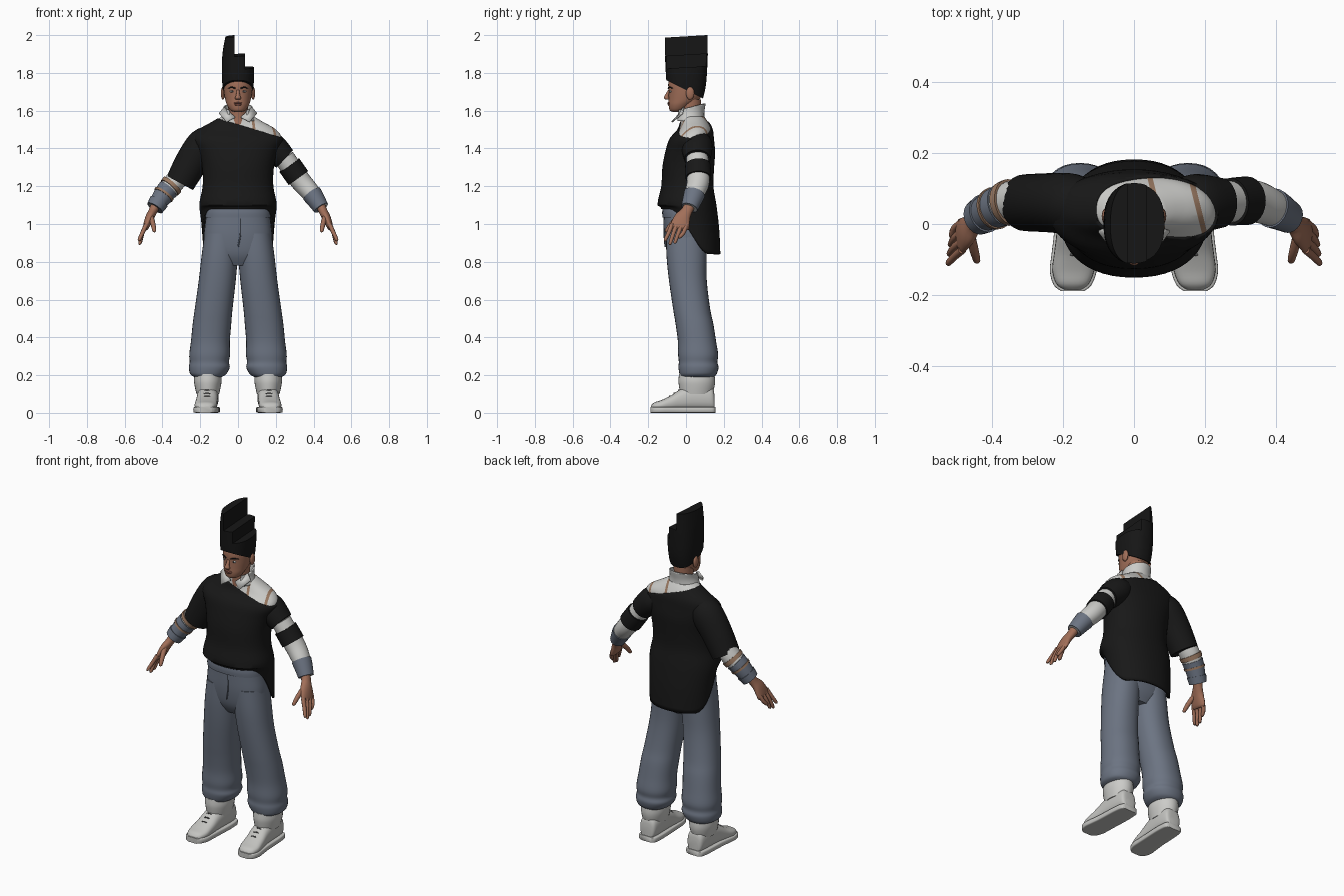
import bpy, bmesh, math
from mathutils import Vector

if "Cube" in bpy.data.objects:
    bpy.data.objects.remove(bpy.data.objects["Cube"])

X, Y, Z = Vector((1, 0, 0)), Vector((0, 1, 0)), Vector((0, 0, 1))
made = []


def material(name, r, g, b):
    m = bpy.data.materials.new(name)
    m.use_nodes = True
    m.diffuse_color = (r, g, b, 1)
    bsdf = m.node_tree.nodes["Principled BSDF"]
    bsdf.inputs["Base Color"].default_value = (r, g, b, 1)
    bsdf.inputs["Roughness"].default_value = 0.8
    return m


BLACK = material("black knit", .009, .009, .009)
HAIR = material("hair black", .008, .008, .008)
WHITE = material("off white cotton", .6, .6, .58)
SHOE = material("shoe grey white", .55, .55, .53)
DENIM = material("blue grey denim", .15, .175, .225)
SKIN = material("skin", .36, .16, .1)
LIP = material("lip", .26, .095, .07)
TAN = material("tan trim", .32, .19, .12)
DARK = material("dark grey", .09, .09, .09)


def finish(name, bm, mat):
    bmesh.ops.recalc_face_normals(bm, faces=bm.faces)
    mesh = bpy.data.meshes.new(name)
    bm.to_mesh(mesh)
    bm.free()
    mesh.materials.append(mat)
    ob = bpy.data.objects.new(name, mesh)
    bpy.context.collection.objects.link(ob)
    made.append(ob)
    return ob


def spline(rings, k):
    """Smooth interpolation through tuples (x, y, z, radius a, radius b)."""
    out = []
    for i in range(len(rings) - 1):
        a, b, c, d = (rings[max(i - 1, 0)], rings[i], rings[i + 1],
                      rings[min(i + 2, len(rings) - 1)])
        for j in range(k):
            t = j / k
            out.append(tuple(q + t * ((r - p) / 2 + t * (p - 2.5 * q + 2 * r - s / 2
                             + t * (1.5 * (q - r) + (s - p) / 2)))
                             for p, q, r, s in zip(a, b, c, d)))
    return out + [tuple(rings[-1])]


def loft(name, rings, mat, axis=None, n=24, p=2, k=4, caps=True):
    """Skin superellipse sections; they follow the path unless axis is set."""
    pts = spline(rings, k)
    bm = bmesh.new()
    loops = []
    for i, r in enumerate(pts):
        c = Vector(r[:3])
        t = axis or (Vector(pts[min(i + 1, len(pts) - 1)][:3])
                     - Vector(pts[max(i - 1, 0)][:3])).normalized()
        ref = Y if abs(t.y) < .9 else Z
        v = (ref - t * ref.dot(t)).normalized()
        u = v.cross(t)
        loop = []
        for j in range(n):
            a = math.tau * j / n
            co, si = math.cos(a), math.sin(a)
            loop.append(bm.verts.new(
                c + u * r[3] * math.copysign(abs(co) ** (2 / p), co)
                + v * r[4] * math.copysign(abs(si) ** (2 / p), si)))
        loops.append(loop)
    for a, b in zip(loops, loops[1:]):
        for j in range(n):
            bm.faces.new((a[j], a[(j + 1) % n], b[(j + 1) % n], b[j]))
    if caps:
        bm.faces.new(loops[0])
        bm.faces.new(loops[-1])
    return finish(name, bm, mat)


def cut(ob, co, no, clear=True, fill=False):
    bm = bmesh.new()
    bm.from_mesh(ob.data)
    bmesh.ops.bisect_plane(bm, geom=bm.verts[:] + bm.edges[:] + bm.faces[:],
                           plane_co=co, plane_no=no, clear_outer=clear)
    if fill:
        bmesh.ops.holes_fill(bm, edges=bm.edges, sides=0)
    bm.to_mesh(ob.data)
    bm.free()


def ball(name, loc, size, mat):
    bm = bmesh.new()
    bmesh.ops.create_uvsphere(bm, u_segments=16, v_segments=10, radius=1)
    for v in bm.verts:
        v.co = Vector(loc) + Vector(a * b for a, b in zip(v.co, size))
    return finish(name, bm, mat)


def thicken(ob, t, offset=-1):
    mod = ob.modifiers.new("thickness", "SOLIDIFY")
    mod.thickness, mod.offset = t, offset


def flip(rings, s):
    return [(r[0] * s,) + tuple(r[1:]) for r in rings]


def grow(rings, d):
    return [tuple(r[:3]) + (r[3] + d, r[4] + d) for r in rings]


# Torso: sweater with a long rounded tail and a slanted neckline over a shirt
chest = [(0, .012, 1.3, .19, .137), (0, .022, 1.38, .21, .132), (0, .03, 1.45, .238, .118),
         (0, .048, 1.5, .208, .094), (0, .045, 1.54, .14, .078), (0, .035, 1.57, .09, .068)]
skirt = [(0, .025, .84, .188, .157), (0, .02, .97, .196, .156),
         (0, .005, 1.1, .205, .156), (0, .007, 1.2, .187, .138)]
sweater = loft("sweater", skirt + chest, BLACK, Z, 48, 2.2, caps=False)
for v in sweater.data.vertices:
    if v.co.z < 1.1:
        t = min(max((v.co.y + .09) / .22, 0), 1)
        hem = 1.08 - .24 * t * t * (3 - 2 * t)
        v.co.z = hem + (v.co.z - .84) / .26 * (1.1 - hem)
cut(sweater, (0, 0, 1.527), (.3, 0, 1))
thicken(sweater, .012)
shirt = loft("shirt_shoulder", grow(chest, -.007), WHITE, Z, 48, 2.2)
for x in (.07, .085, .185, .2):
    cut(shirt, (x, 0, 1.5), (1, .25, 0), clear=False)
shirt.data.materials.append(TAN)
for f in shirt.data.polygons:
    d = f.center.x + .25 * f.center.y
    f.material_index = int(.07 < d < .085 or .185 < d < .2)

# Collar with two pointed flaps
collar = loft("collar", [(0, .02, 1.545, .088, .074), (0, .02, 1.59, .074, .073),
                         (0, .02, 1.625, .075, .078), (0, .02, 1.65, .08, .082)],
              WHITE, Z, 32, caps=False)
cut(collar, (0, 0, 1.613), (0, -.25, 1))
cut(collar, (0, -.04, 1.57), (0, -1, .1))
thicken(collar, .008, 0)
for s in (1, -1):
    bm = bmesh.new()
    bm.faces.new([bm.verts.new((x * s, y, z)) for x, y, z in (
        (.015, -.05, 1.565), (.074, -.012, 1.618), (.1, -.02, 1.585), (.06, -.075, 1.54))])
    thicken(finish("collar_flap", bm, WHITE), .008, 0)

# Sleeves: long on the right, cropped on the left
loft("right_sleeve", [(-.13, .055, 1.45, .07, .07), (-.18, .058, 1.42, .09, .085),
                      (-.247, .06, 1.325, .087, .083), (-.307, .06, 1.217, .078, .08)], BLACK)
loft("left_sleeve", [(.12, .055, 1.44, .06, .07), (.175, .058, 1.41, .078, .083),
                     (.247, .06, 1.345, .064, .07)], BLACK)

# Forearms, hands and wraps
forearm = [(.245, .06, 1.35, .055, .058), (.33, .065, 1.23, .055, .06),
           (.39, .045, 1.16, .049, .052), (.44, .018, 1.085, .037, .04)]
arm_path = spline(forearm, 8)


def band(name, s, i, j, d, mat):
    loft(name, flip(grow(arm_path[i:j], d), s), mat, k=1)


band("left_arm_band", 1, 3, 8, .008, BLACK)
band("left_cuff", 1, 16, 25, .005, DENIM)
band("right_cuff", -1, 13, 25, .005, DENIM)
band("right_upper_wrap", -1, 10, 13, .007, TAN)
band("right_lower_wrap", -1, 16, 18, .009, TAN)
band("right_wrist_roll", -1, 20, 25, .01, DENIM)

for s, side in ((1, "left_"), (-1, "right_")):
    loft(side + "forearm", flip(forearm, s), WHITE, k=6)
    loft(side + "palm", flip([(.435, .02, 1.1, .026, .03), (.452, .002, 1.065, .023, .03),
                              (.47, -.02, 1.03, .022, .043), (.487, -.034, .985, .016, .05),
                              (.491, -.037, .97, .008, .04)], s), SKIN)
    for j, drop in enumerate((.91, .892, .898, .925)):
        y, out = -.073 + .026 * j, .522 - .003 * j
        loft(side + "finger", flip([(.484, y, 1.0, .012, .012), (.505, y - .018, .955, .011, .011),
                                    (out, y - .036, drop + .008, .009, .009),
                                    (out, y - .038, drop, .004, .004)], s), SKIN, n=10)
    loft(side + "thumb", flip([(.462, -.03, 1.045, .014, .016), (.45, -.075, 1.0, .013, .014),
                               (.443, -.102, .965, .01, .01), (.442, -.106, .957, .004, .004)], s),
         SKIN, n=10)

# Trousers: hips, waistband, fly and baggy legs
loft("trouser_hips", [(0, .005, .78, .09, .07), (0, .003, .84, .165, .1),
                      (0, 0, .93, .18, .113), (0, -.002, 1.02, .172, .115),
                      (0, -.004, 1.085, .165, .114)], DENIM, Z, 40, 2.4)
loft("waistband", [(0, -.004, 1.035, .174, .12), (0, -.004, 1.06, .173, .122),
                   (0, -.004, 1.085, .169, .12)], DENIM, Z, 40, 2.4)
loft("fly_seam", [(.012, -.112, 1.04, .004, .006), (.013, -.113, .95, .004, .006),
                  (0, -.108, .88, .004, .006)], DENIM, n=8)
for s, side in ((1, "left_"), (-1, "right_")):
    loft(side + "trouser_leg", flip([
        (.158, .06, .19, .072, .085), (.158, .064, .205, .095, .098), (.152, .066, .24, .108, .106),
        (.152, .064, .27, .104, .102), (.15, .064, .31, .108, .106), (.146, .058, .38, .103, .101),
        (.138, .045, .47, .102, .1), (.129, .03, .55, .1, .098), (.11, .01, .7, .098, .1),
        (.097, .003, .83, .096, .106), (.085, .002, .95, .092, .108)], s), DENIM, Z, 32, 2.2)
    loft(side + "sock", flip([(.16, .055, .1, .06, .085), (.16, .057, .14, .069, .094),
                              (.16, .057, .17, .073, .097), (.16, .057, .205, .071, .094)], s),
         WHITE, Z, 28)
    # Shoe: sections run from heel to toe as x, y, height, half width
    shape = [(.157, .152, .08, .03), (.157, .14, .135, .048), (.158, .09, .15, .055),
             (.16, .03, .15, .056), (.163, -.03, .125, .056), (.167, -.08, .092, .058),
             (.171, -.13, .068, .059), (.173, -.168, .055, .046), (.173, -.184, .04, .026)]
    loft(side + "shoe", flip([(x, y, h / 2 + .006, w, h / 2 - .006) for x, y, h, w in shape], s),
         SHOE, -Y, 24, 2.5)
    loft(side + "sole", flip([(x, y * 1.025, .016, w + .007, .016) for x, y, h, w in shape], s),
         SHOE, -Y, 24, 7)
    for i in range(4):
        y, h = -.015 - .024 * i, .136 - .0155 * i
        loft(side + "lace", flip([(.128, y + .008, h - .014, .003, .004), (.164, y, h + .001, .003, .004),
                                  (.2, y + .008, h - .014, .003, .004)], s), DARK, n=8)

# Head and neck
loft("neck", [(0, .03, 1.5, .06, .06), (0, .025, 1.58, .052, .055),
              (0, .02, 1.66, .055, .06)], SKIN, Z)
loft("head", [(0, -.048, 1.594, .02, .024), (0, -.044, 1.602, .04, .042),
              (0, -.03, 1.63, .058, .062), (0, -.01, 1.66, .068, .082),
              (0, 0, 1.7, .075, .092), (0, .002, 1.74, .077, .096),
              (0, .004, 1.78, .072, .092)], SKIN, Z, 32)
loft("nose", [(0, -.088, 1.71, .008, .006), (0, -.1, 1.685, .01, .01),
              (0, -.103, 1.668, .016, .014), (0, -.097, 1.658, .012, .01)], SKIN, Z, 14)
ball("upper_lip", (0, -.091, 1.64, ), (.023, .008, .005), LIP)
ball("lower_lip", (0, -.089, 1.632), (.019, .008, .006), LIP)
for s, side in ((1, "left_"), (-1, "right_")):
    ball(side + "ear", (.08 * s, .022, 1.692), (.011, .022, .034), SKIN)
    ball(side + "eye", (.031 * s, -.081, 1.702), (.013, .007, .0055), WHITE)
    ball(side + "iris", (.031 * s, -.0855, 1.702), (.0055, .004, .005), DARK)
    loft(side + "brow", flip([(.014, -.094, 1.718, .003, .003), (.033, -.087, 1.724, .004, .004),
                              (.053, -.069, 1.718, .002, .003)], s), HAIR, n=8)

# Hair: a tall flat top in three steps rising to the right
for name, edge, top in (("tall", -.018, 2), ("middle", .036, 1.9), ("low", .12, 1.83)):
    hair = loft(name + "_hair_step", [
        (0, .002, 1.64, .07, .08), (0, .002, 1.68, .077, .092), (0, .002, 1.74, .083, .104),
        (0, .002, 1.82, .086, .11), (0, .002, 1.92, .08, .114), (0, .002, 2.03, .058, .116)],
        HAIR, Z, 40, 2.4)
    cut(hair, (0, 0, 1.709), (0, -.5, -1), fill=True)
    cut(hair, (edge, 0, 0), X, fill=True)
    cut(hair, (-.018, .11, top), (-.06, -.06, 1), fill=True)

# Smooth shading with crisp edges
bpy.ops.object.select_all(action="DESELECT")
for ob in made:
    ob.select_set(True)
bpy.context.view_layer.objects.active = made[0]
bpy.ops.object.shade_smooth_by_angle(angle=math.radians(40))
